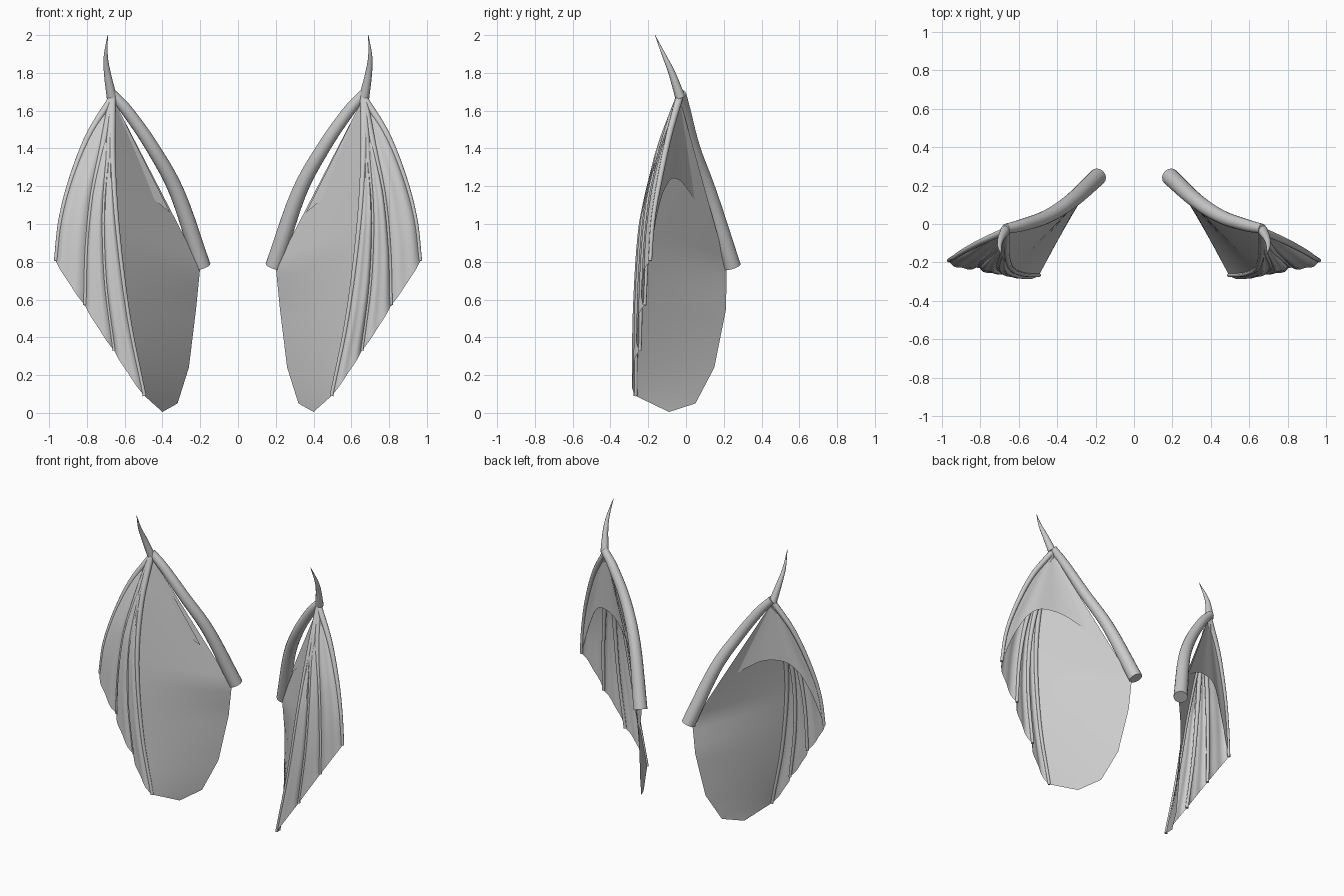
import bpy, bmesh, math
from mathutils import Vector

cube = bpy.data.objects.get("Cube")
if cube:
    bpy.data.objects.remove(cube)

grey = bpy.data.materials.new("plain_grey")
grey.use_nodes = True
grey.diffuse_color = (0.6, 0.6, 0.6, 1)
grey.node_tree.nodes["Principled BSDF"].inputs["Base Color"].default_value = (0.6, 0.6, 0.6, 1)


def sample(pts, n):
    """Smooth curve through the points, n + 1 samples."""
    p = [Vector(q) for q in pts]
    p = [2 * p[0] - p[1]] + p + [2 * p[-1] - p[-2]]
    out = []
    for i in range(n + 1):
        u = i / n * (len(p) - 3)
        k = min(int(u), len(p) - 4)
        t = u - k
        a, b, c, d = p[k:k + 4]
        out.append(0.5 * (2 * b + (c - a) * t + (2 * a - 5 * b + 4 * c - d) * t ** 2
                          + (3 * b - a - 3 * c + d) * t ** 3))
    return out


def finish(bm, name):
    """Make the object, mirrored to the other side."""
    bmesh.ops.remove_doubles(bm, verts=bm.verts, dist=0.0005)
    bmesh.ops.recalc_face_normals(bm, faces=bm.faces)
    mesh = bpy.data.meshes.new(name)
    bm.to_mesh(mesh)
    bm.free()
    mesh.materials.append(grey)
    ob = bpy.data.objects.new(name, mesh)
    bpy.context.collection.objects.link(ob)
    mod = ob.modifiers.new("Mirror", 'MIRROR')
    mod.use_mirror_merge = False
    bpy.ops.object.select_all(action='DESELECT')
    ob.select_set(True)
    bpy.context.view_layer.objects.active = ob
    bpy.ops.object.shade_smooth_by_angle(angle=math.radians(40))


def sheet(name, columns):
    """Surface through equally long columns of points."""
    bm = bmesh.new()
    g = [[bm.verts.new(p) for p in col] for col in columns]
    for a, b in zip(g, g[1:]):
        for i in range(len(a) - 1):
            bm.faces.new((a[i], b[i], b[i + 1], a[i + 1]))
    finish(bm, name)


def tube(name, path, radii, sides=12):
    """Round tube along a path with a tapering radius."""
    bm = bmesh.new()
    rings = []
    side = Vector((0, 1, 0))
    n = len(path) - 1
    for i, p in enumerate(path):
        d = (path[min(i + 1, n)] - path[max(i - 1, 0)]).normalized()
        side = (side - d * side.dot(d)).normalized()
        up = d.cross(side)
        u = i / n * (len(radii) - 1)
        k = min(int(u), len(radii) - 2)
        r = radii[k] + (radii[k + 1] - radii[k]) * (u - k)
        rings.append([bm.verts.new(p + r * (side * math.cos(a) + up * math.sin(a)))
                      for a in (math.tau * j / sides for j in range(sides))])
    for a, b in zip(rings, rings[1:]):
        for j in range(sides):
            m = (j + 1) % sides
            bm.faces.new((a[j], a[m], b[m], b[j]))
    bm.faces.new(rings[0])
    bm.faces.new(rings[-1])
    finish(bm, name)


STEPS = 28
wrist = (0.665, -0.035, 1.67)
shoulder = (0.20, 0.215, 0.77)

# Arm and thumb claw
tube("arm", sample([(0.19, 0.245, 0.775), (0.32, 0.125, 1.16), (0.45, 0.04, 1.4),
                    (0.58, -0.005, 1.59), (0.668, -0.025, 1.69)], 20),
     [0.046, 0.04, 0.036, 0.032, 0.026], 16)
tube("thumb_claw", sample([(0.668, -0.03, 1.67), (0.692, -0.075, 1.8),
                           (0.70, -0.115, 1.89), (0.69, -0.164, 2.0)], 14),
     [0.027, 0.018, 0.011, 0.001])

# Fingers, outermost first
fingers = [sample([wrist] + pts, STEPS) for pts in (
    [(0.79, -0.09, 1.47), (0.885, -0.14, 1.23), (0.94, -0.175, 1.02), (0.965, -0.19, 0.805)],
    [(0.715, -0.12, 1.42), (0.77, -0.175, 1.16), (0.80, -0.205, 0.88), (0.81, -0.22, 0.57)],
    [(0.685, -0.14, 1.38), (0.71, -0.205, 1.06), (0.70, -0.235, 0.70), (0.655, -0.245, 0.33)],
    [(0.665, -0.15, 1.36), (0.64, -0.23, 0.98), (0.58, -0.262, 0.51), (0.495, -0.267, 0.09)])]
for i, path in enumerate(fingers):
    tube(f"finger_{i + 1}", path, [0.02, 0.016, 0.012, 0.01], 10)

# Billowing membranes between fingers
for i, (a, b) in enumerate(zip(fingers, fingers[1:])):
    cols = []
    for j in range(11):
        u = j / 10
        bow = 0.03 * math.sin(math.pi * u) + 0.007 * math.sin(3 * math.pi * u)
        cols.append([p.lerp(q, u) + Vector((0.3, -1, 0)) * bow * min(1, 2 * k / STEPS)
                     for k, (p, q) in enumerate(zip(a, b))])
    sheet(f"finger_membrane_{i + 1}", cols)

# Large inner membrane: straight upper edge, faceted trailing edge
edge = [Vector(p) for p in (wrist, shoulder, (0.222, 0.212, 0.55), (0.26, 0.15, 0.24),
                            (0.32, 0.05, 0.05), (0.40, -0.09, 0.005))]
rows = [0, 15, 19, 24, 27, STEPS]
inner = [edge[0]]
for k in range(5):
    n = rows[k + 1] - rows[k]
    inner += [edge[k].lerp(edge[k + 1], (m + 1) / n) for m in range(n)]
sheet("inner_membrane", [[p.lerp(q, j / 10) for p, q in zip(fingers[3], inner)]
                         for j in range(11)])

# Rear flap fanning from the wrist to an arched lower edge
arch = sample([(0.965, -0.19, 0.805), (0.86, -0.15, 1.08), (0.755, -0.09, 1.225),
              (0.62, -0.04, 1.235), (0.51, 0.01, 1.18), (0.36, 0.09, 1.06)], 20)
fan = []
for j, end in enumerate(arch):
    w = max(0, 1 - j / 8) ** 2
    fan.append([Vector(wrist).lerp(end, k / STEPS).lerp(fingers[0][k], w)
                if k < STEPS else end for k in range(STEPS + 1)])
sheet("rear_flap", fan)
